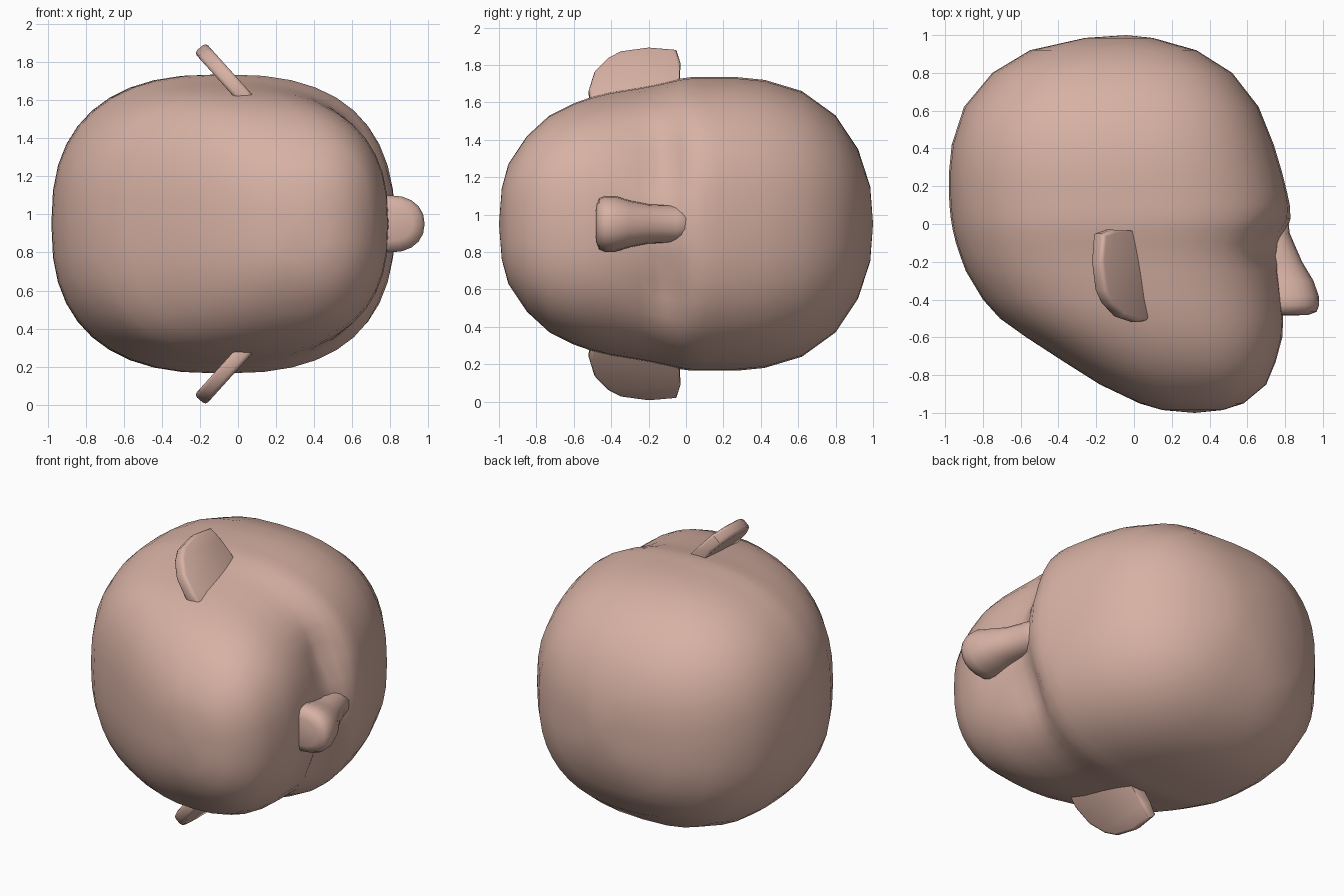
import bpy, bmesh, math

if "Cube" in bpy.data.objects:
    bpy.data.objects.remove(bpy.data.objects["Cube"])

skin = bpy.data.materials.new("skin")
skin.diffuse_color = (0.68, 0.44, 0.37, 1)
skin.use_nodes = True
skin.node_tree.nodes["Principled BSDF"].inputs["Base Color"].default_value = skin.diffuse_color
CZ = 0.95  # the head lies on its side: its mirror plane is z = CZ


def finish(name, bm, angle):
    bmesh.ops.recalc_face_normals(bm, faces=bm.faces)
    me = bpy.data.meshes.new(name)
    bm.to_mesh(me)
    bm.free()
    ob = bpy.data.objects.new(name, me)
    bpy.context.collection.objects.link(ob)
    me.materials.append(skin)
    bpy.ops.object.select_all(action='DESELECT')
    ob.select_set(True)
    bpy.context.view_layer.objects.active = ob
    bpy.ops.object.shade_smooth_by_angle(angle=math.radians(angle))
    return ob


def loft(name, sections, n, power, top, bottom, shape=None):
    """Stack superelliptic rings (y, x back, x front, half width), closed by poles."""
    bm = bmesh.new()
    rings = []
    for y, xb, xf, w in sections:
        ring = []
        for i in range(n):
            a = 2 * math.pi * i / n
            c, s = math.cos(a), math.sin(a)
            u = math.copysign(abs(c) ** (2 / power), c)
            v = math.copysign(abs(s) ** (2 / power), s)
            x, z = (xb + xf) / 2 + u * (xf - xb) / 2, CZ + v * w
            if shape:
                x = shape(x, y, z)
            ring.append(bm.verts.new((x, y, z)))
        rings.append(ring)
    for r, q in zip(rings, rings[1:]):
        for i in range(n):
            j = (i + 1) % n
            bm.faces.new((r[i], r[j], q[j], q[i]))
    for ring, p in ((rings[0], top), (rings[-1], bottom)):
        v = bm.verts.new((p[0], p[1], CZ))
        for i in range(n):
            bm.faces.new((ring[i], ring[(i + 1) % n], v))
    return finish(name, bm, 80)


def eye_sockets(x, y, z):
    if x < 0.3:
        return x
    d = ((abs(z - CZ) - 0.33) / 0.2) ** 2 + ((y + 0.11) / 0.12) ** 2
    return x - 0.08 * math.exp(-d)


# Skull, face and jaw
loft("head", [
    (0.985, -0.26, 0.10, 0.20), (0.92, -0.55, 0.33, 0.40), (0.80, -0.75, 0.52, 0.58),
    (0.62, -0.90, 0.66, 0.71), (0.42, -0.965, 0.74, 0.77), (0.27, -0.98, 0.785, 0.785),
    (0.17, -0.98, 0.81, 0.785), (0.10, -0.977, 0.825, 0.785), (0.03, -0.97, 0.83, 0.785),
    (-0.03, -0.96, 0.815, 0.777), (-0.10, -0.943, 0.79, 0.76), (-0.17, -0.92, 0.775, 0.745),
    (-0.25, -0.89, 0.77, 0.73), (-0.40, -0.80, 0.78, 0.705), (-0.50, -0.71, 0.79, 0.68),
    (-0.60, -0.57, 0.785, 0.645), (-0.73, -0.37, 0.75, 0.58), (-0.85, -0.18, 0.70, 0.47),
    (-0.95, 0.03, 0.58, 0.32), (-0.985, 0.15, 0.47, 0.19),
], 40, 2.5, (-0.04, 1.0), (0.32, -1.0), eye_sockets)

# Nose
loft("nose", [
    (0.03, 0.62, 0.815, 0.08), (-0.05, 0.62, 0.825, 0.10), (-0.20, 0.62, 0.89, 0.105),
    (-0.30, 0.62, 0.95, 0.125), (-0.38, 0.62, 0.978, 0.15), (-0.43, 0.62, 0.98, 0.15),
    (-0.465, 0.62, 0.967, 0.135), (-0.482, 0.66, 0.92, 0.09),
], 20, 2.2, (0.72, 0.05), (0.80, -0.485))

# Ears: bevelled plates flaring backwards, outline given as (y, distance from base)
outline = [(-0.50, -0.3), (-0.52, 0.12), (-0.49, 0.5), (-0.42, 0.78), (-0.35, 0.92), (-0.2, 1.0),
           (-0.05, 0.95), (-0.03, 0.7), (-0.035, 0.4), (-0.04, -0.3)]
for side, name in ((1, "ear_upper"), (-1, "ear_lower")):
    bm = bmesh.new()
    faces = []
    for t in (-0.04, 0.04):
        vs = [bm.verts.new((0.03 - 0.23 * d + 0.75 * t, y,
                            CZ + side * (0.67 + 0.255 * d + 0.65 * t))) for y, d in outline]
        bm.faces.new(vs)
        faces.append(vs)
    for i in range(len(outline)):
        j = (i + 1) % len(outline)
        bm.faces.new((faces[0][i], faces[0][j], faces[1][j], faces[1][i]))
    rim = [e for e in bm.edges if (e.verts[0] in faces[0]) == (e.verts[1] in faces[0])]
    bmesh.ops.bevel(bm, geom=rim, offset=0.02, segments=2, affect='EDGES', profile=0.5)
    finish(name, bm, 60)
